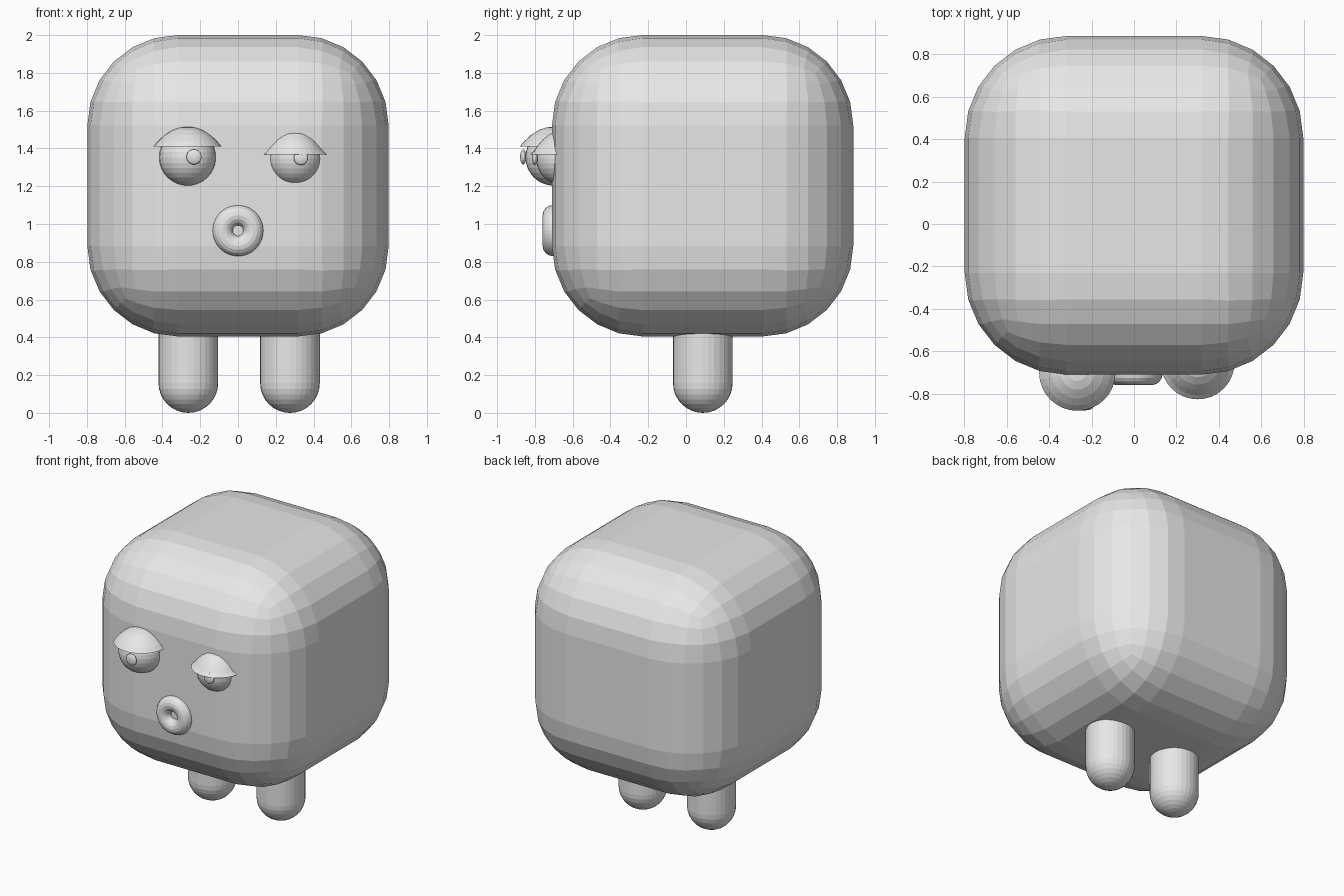
import bpy, bmesh
from math import pi, sin, cos
from mathutils import Matrix, Vector

cube = bpy.data.objects.get("Cube")
if cube:
    bpy.data.objects.remove(cube, do_unlink=True)

grey = bpy.data.materials.new("light grey")
grey.use_nodes = True
colour = (0.8, 0.8, 0.8, 1)
grey.diffuse_color = colour
grey.node_tree.nodes["Principled BSDF"].inputs["Base Color"].default_value = colour


def finish(bm, name, location):
    bmesh.ops.recalc_face_normals(bm, faces=bm.faces)
    mesh = bpy.data.meshes.new(name)
    bm.to_mesh(mesh)
    bm.free()
    mesh.materials.append(grey)
    obj = bpy.data.objects.new(name, mesh)
    obj.location = location
    bpy.context.collection.objects.link(obj)
    return obj


def lathe(name, profile, location, steps=32, closed=False, turn=None):
    """Spin (radius, height) points about the z axis."""
    bm = bmesh.new()
    verts = [bm.verts.new((r, 0, z)) for r, z in profile]
    pairs = list(zip(verts, verts[1:]))
    if closed:
        pairs.append((verts[-1], verts[0]))
    edges = [bm.edges.new(p) for p in pairs]
    bmesh.ops.spin(bm, geom=verts + edges, cent=(0, 0, 0), axis=(0, 0, 1),
                   angle=2 * pi, steps=steps)
    bmesh.ops.remove_doubles(bm, verts=bm.verts, dist=0.0001)
    if turn:
        bmesh.ops.transform(bm, matrix=turn, verts=bm.verts)
    return finish(bm, name, location)


def ball(name, location, radius, depth=1.0):
    bm = bmesh.new()
    bmesh.ops.create_uvsphere(bm, u_segments=32, v_segments=16, radius=radius)
    bmesh.ops.scale(bm, vec=Vector((1, depth, 1)), verts=bm.verts)
    return finish(bm, name, location)


# Body: a cube with wide rounded edges
bm = bmesh.new()
bmesh.ops.create_cube(bm, size=1.595)
bmesh.ops.bevel(bm, geom=bm.edges[:], offset=0.478, offset_type='OFFSET',
                segments=6, profile=0.5, affect='EDGES')
finish(bm, "body", (0, 0.088, 1.2025))

# Legs: posts with round feet
R = 0.158
leg = [(R * sin(i * pi / 16), R - R * cos(i * pi / 16)) for i in range(9)]
leg += [(R, 0.55), (0, 0.55)]
for name, x in (("right_leg", -0.263), ("left_leg", 0.275)):
    lathe(name, leg, (x, 0.089, 0))

# Eyes: ball, flat pupil and flared lid
ball("right_eye", (-0.267, -0.70, 1.353), 0.15)
ball("right_pupil", (-0.233, -0.862, 1.355), 0.04, 0.4)
lathe("right_eyelid", [(0, 0), (0.18, 0), (0.155, 0.03), (0.122, 0.06),
                       (0.08, 0.087), (0.04, 0.101), (0, 0.105)],
      (-0.267, -0.70, 1.41))

ball("left_eye", (0.30, -0.652, 1.347), 0.141)
ball("left_pupil", (0.333, -0.80, 1.35), 0.038, 0.4)
lathe("left_eyelid", [(0, 0), (0.174, 0), (0.155, 0.019), (0.132, 0.05),
                      (0.105, 0.081), (0.07, 0.109), (0.035, 0.122), (0, 0.126)],
      (0.30, -0.652, 1.367))

# Mouth: a ring set into the front
ring = [(0.081 + 0.054 * cos(i * pi / 8), 0.054 * sin(i * pi / 8)) for i in range(16)]
lathe("mouth", ring, (0, -0.705, 0.965), steps=40, closed=True,
      turn=Matrix.Rotation(pi / 2, 4, 'X'))
